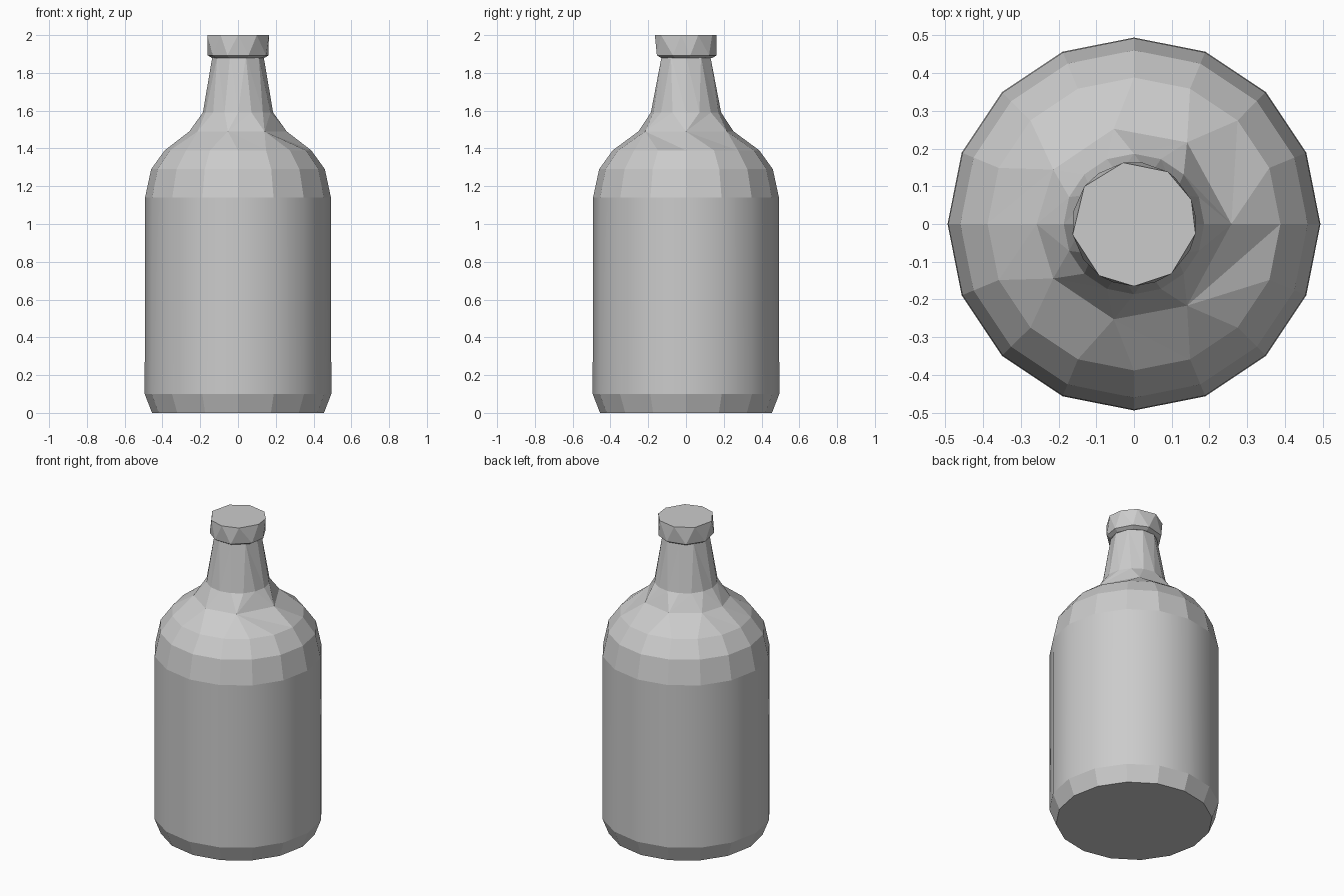
import bpy, bmesh
from math import cos, sin, radians

if "Cube" in bpy.data.objects:
    bpy.data.objects.remove(bpy.data.objects["Cube"])


def even(n, start=0.0):
    return [start + 360.0 * i / n for i in range(n)]


def zip_rings(bm, low, high):
    """Join two rings of different vertex counts, going round by angle."""
    (va, aa), (vb, ab) = low, high
    n, m = len(va), len(vb)
    if aa == ab:
        return [bm.faces.new((va[i], va[(i + 1) % n], vb[(i + 1) % n], vb[i]))
                for i in range(n)]
    faces, i, j = [], 0, 0
    while i < n or j < m:
        next_a = aa[(i + 1) % n] + (360 if i + 1 >= n else 0)
        next_b = ab[(j + 1) % m] + (360 if j + 1 >= m else 0)
        if j >= m or (i < n and next_a <= next_b):
            faces.append(bm.faces.new((va[i % n], va[(i + 1) % n], vb[j % m])))
            i += 1
        else:
            faces.append(bm.faces.new((va[i % n], vb[(j + 1) % m], vb[j % m])))
            j += 1
    return faces


def lathe(name, rings, smooth_bands=()):
    """Closed solid from (z, radius, angles) rings."""
    bm = bmesh.new()
    loops = []
    for z, r, angles in rings:
        verts = [bm.verts.new((r * cos(radians(a)), r * sin(radians(a)), z)) for a in angles]
        loops.append((verts, angles))
    for k in range(len(loops) - 1):
        for f in zip_rings(bm, loops[k], loops[k + 1]):
            f.smooth = k in smooth_bands
    bm.faces.new(loops[0][0][::-1])
    bm.faces.new(loops[-1][0])
    bmesh.ops.recalc_face_normals(bm, faces=bm.faces[:])
    mesh = bpy.data.meshes.new(name)
    bm.to_mesh(mesh)
    bm.free()
    obj = bpy.data.objects.new(name, mesh)
    bpy.context.collection.objects.link(obj)
    return obj


# Bottle: chamfered foot, smooth barrel, faceted shoulder and tapering neck
full = even(16)
shoulder = [0, 57, 102, 146, 180, 214, 258, 303]
lathe("bottle", [
    (0.00, 0.455, full),
    (0.10, 0.494, full),
    (1.14, 0.492, full),
    (1.29, 0.460, full),
    (1.39, 0.388, full),
    (1.49, 0.258, shoulder),
    (1.59, 0.186, full),
    (1.89, 0.135, even(10)),
], smooth_bands=(1,))

# Cap: irregular low-poly disc with zigzag sides
cap_top = [23, 57, 100, 143, 190, 236, 270, 307, 351]
cap_bottom = [8, 48, 82, 125, 168, 215, 250, 290, 335]
lathe("cap", [
    (1.88, 0.142, cap_bottom),
    (1.893, 0.164, cap_bottom),
    (2.00, 0.165, cap_top),
])
